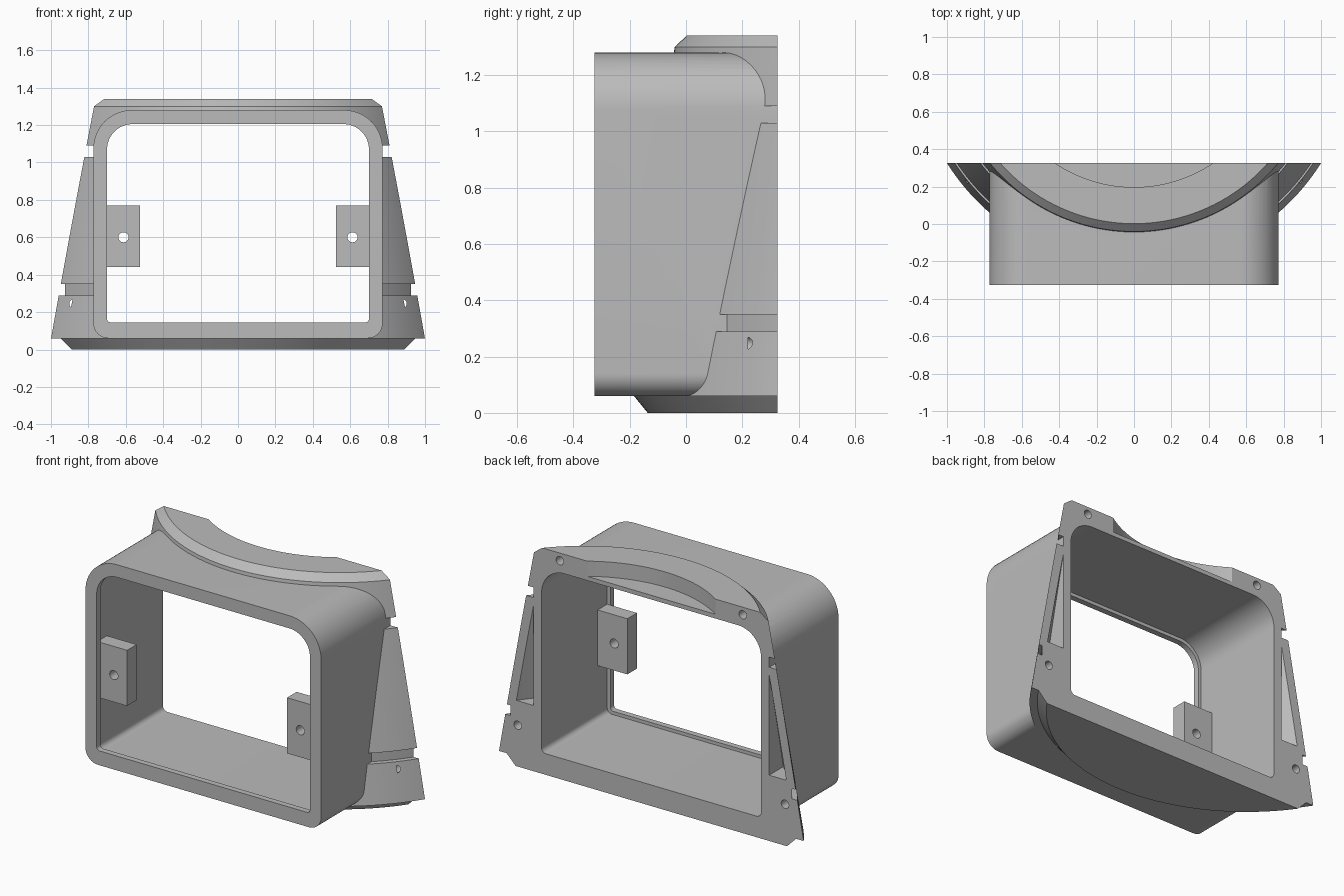
import bpy, bmesh, math

cube = bpy.data.objects.get("Cube")
if cube:
    bpy.data.objects.remove(cube, do_unlink=True)

BACK = 0.325          # flat rear plane
AXIS_Y = 0.954        # axis of the conical flange, behind the rear plane

grey = bpy.data.materials.new("plain_grey")
grey.use_nodes = True
grey.diffuse_color = (0.5, 0.5, 0.5, 1)
grey.node_tree.nodes["Principled BSDF"].inputs["Base Color"].default_value = (0.5, 0.5, 0.5, 1)


def make(name, bm):
    bmesh.ops.recalc_face_normals(bm, faces=bm.faces[:])
    mesh = bpy.data.meshes.new(name)
    bm.to_mesh(mesh)
    bm.free()
    mesh.materials.append(grey)
    obj = bpy.data.objects.new(name, mesh)
    bpy.context.collection.objects.link(obj)
    return obj


def loft(name, rings):
    """Closed solid through equal-length rings, capped at both ends."""
    bm = bmesh.new()
    loops = [[bm.verts.new(p) for p in ring] for ring in rings]
    n = len(loops[0])
    for a, b in zip(loops, loops[1:]):
        for i in range(n):
            j = (i + 1) % n
            bm.faces.new((a[i], a[j], b[j], b[i]))
    bm.faces.new(loops[0])
    bm.faces.new(loops[-1])
    return make(name, bm)


def revolve(name, profile, segments=240):
    """Solid of revolution about the flange axis from (radius, z) points."""
    angles = [math.tau * i / segments for i in range(segments)]
    return loft(name, [[(r * math.sin(a), AXIS_Y - r * math.cos(a), z) for a in angles]
                       for r, z in profile])


def rounded_prism(name, half, z0, z1, r_low, r_high, y0, y1, steps=14):
    """Rounded rectangle in the xz plane, extruded along y."""
    corners = [(half, z0, r_low, -90), (half, z1, r_high, 0),
               (-half, z1, r_high, 90), (-half, z0, r_low, 180)]
    outline = []
    for x, z, r, start in corners:
        cx = x - math.copysign(r, x)
        cz = z + r if z == z0 else z - r
        for i in range(steps + 1):
            a = math.radians(start + 90 * i / steps)
            outline.append((cx + r * math.cos(a), cz + r * math.sin(a)))
    return loft(name, [[(x, y, z) for x, z in outline] for y in (y0, y1)])


def block(name, lo, hi):
    return loft(name, [[(lo[0], lo[1], z), (hi[0], lo[1], z), (hi[0], hi[1], z), (lo[0], hi[1], z)]
                       for z in (lo[2], hi[2])])


def pin(name, x, z, r, y0, y1, n=24):
    return loft(name, [[(x + r * math.cos(math.tau * i / n), y, z + r * math.sin(math.tau * i / n))
                        for i in range(n)] for y in (y0, y1)])


def combine(obj, other, operation="DIFFERENCE"):
    mod = obj.modifiers.new("combine", "BOOLEAN")
    mod.operation = operation
    mod.solver = "EXACT"
    mod.object = other
    bpy.context.view_layer.objects.active = obj
    bpy.ops.object.modifier_apply(modifier=mod.name)
    bpy.data.objects.remove(other, do_unlink=True)


def smooth(obj):
    bpy.ops.object.select_all(action="DESELECT")
    obj.select_set(True)
    bpy.context.view_layer.objects.active = obj
    bpy.ops.object.shade_smooth_by_angle(angle=math.radians(25))


def cone(z, inset=0):
    """Radius and height of the tapered flange wall."""
    return (1.181 - 0.187 * (z - 0.06) / 1.24 - inset, z)


# Conical flange with chamfered ends, a shallow groove and a deep notch
housing = revolve("display_housing", [
    (1.09, 0), (1.139, 0.06), cone(0.06), cone(0.29), (1.118, 0.29), (1.118, 0.35),
    cone(0.35), cone(1.03), (0.985, 1.03), (0.985, 1.09), cone(1.09), cone(1.3), (0.952, 1.34)])

# Hollow side pockets behind the flange wall
combine(housing, revolve("pocket_cutter", [cone(0.39, 0.045), cone(1.0, 0.045)]))

# Rectangular tube with soft corners
combine(housing, rounded_prism("tube", 0.773, 0.06, 1.28, 0.08, 0.205, -BACK, 0.5), "UNION")

# Through opening with a narrow lip at the front
combine(housing, rounded_prism("cavity_cutter", 0.72, 0.125, 1.225, 0.03, 0.15, -0.29, 0.7))
combine(housing, rounded_prism("opening_cutter", 0.70, 0.145, 1.205, 0.02, 0.135, -0.6, 0))

# Curved scoop in the top rear
combine(housing, revolve("scoop_cutter", [(0.757, 1.25), (0.757, 1.5)]))

# Flat rear face
combine(housing, block("rear_cutter", (-3, BACK, -1), (3, 4, 3)))

# Screw holes in the rear face
for side in (-1, 1):
    for x, z in ((0.6, 1.295), (0.877, 0.245)):
        combine(housing, pin("hole_cutter", side * x, z, 0.025, 0.22, 0.5))
smooth(housing)

# Mounting tabs inside the tube
for side, label in ((1, "left"), (-1, "right")):
    x0, x1 = sorted((side * 0.525, side * 0.722))
    tab = block(label + "_mounting_tab", (x0, -0.29, 0.44), (x1, -0.2, 0.77))
    combine(tab, pin("tab_hole_cutter", side * 0.612, 0.6, 0.027, -0.5, 0))
    smooth(tab)
